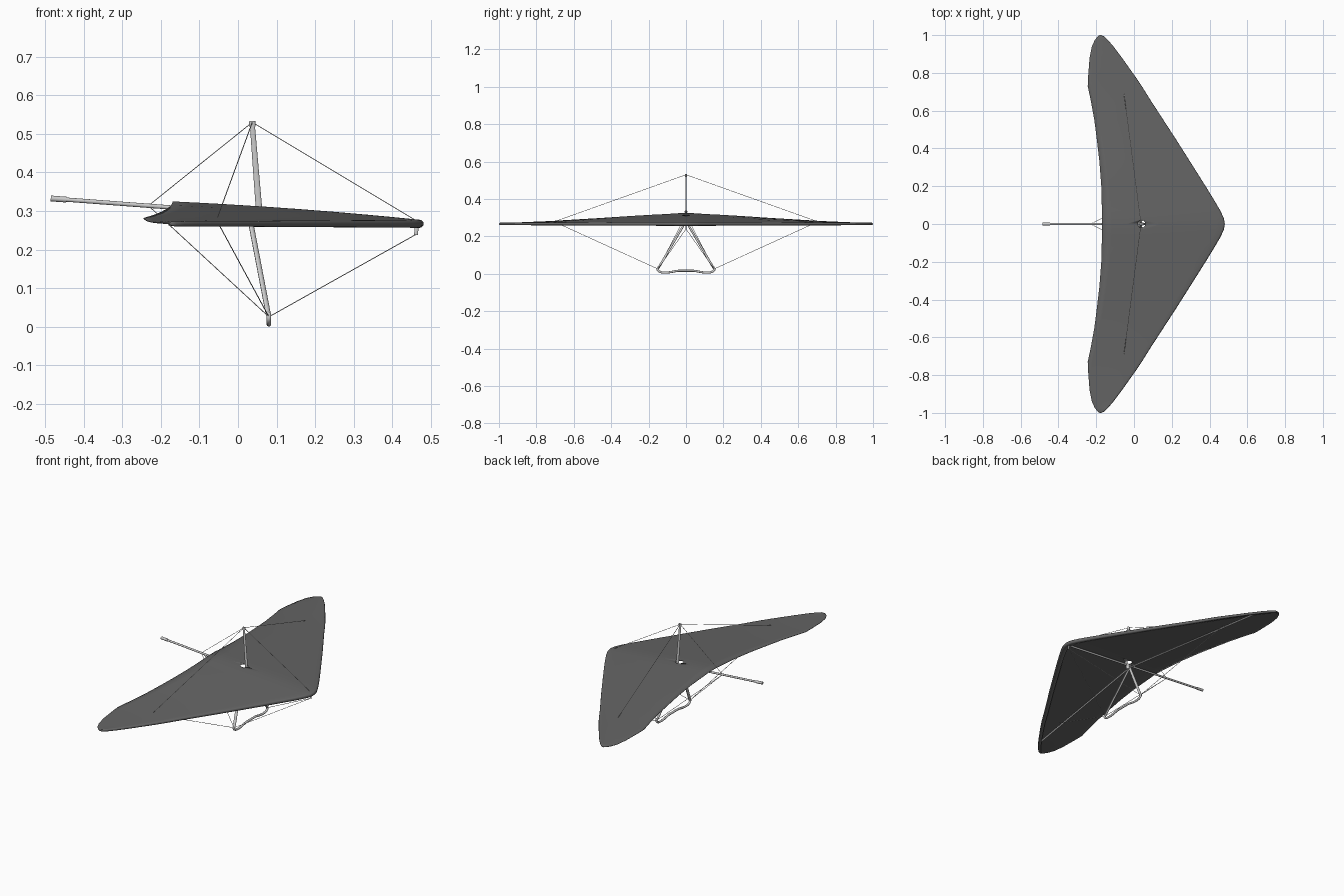
import bpy, bmesh, math
from mathutils import Vector

if "Cube" in bpy.data.objects:
    bpy.data.objects.remove(bpy.data.objects["Cube"])

dark = bpy.data.materials.new("dark_cloth")
dark.diffuse_color = (0.13, 0.13, 0.13, 1)
dark.use_nodes = True
dark.node_tree.nodes["Principled BSDF"].inputs["Base Color"].default_value = dark.diffuse_color


def add_object(name, bm, angle=40, mat=None):
    me = bpy.data.meshes.new(name)
    bm.to_mesh(me)
    bm.free()
    ob = bpy.data.objects.new(name, me)
    bpy.context.collection.objects.link(ob)
    if mat:
        me.materials.append(mat)
    bpy.ops.object.select_all(action='DESELECT')
    bpy.context.view_layer.objects.active = ob
    ob.select_set(True)
    bpy.ops.object.shade_smooth_by_angle(angle=math.radians(angle))
    return ob


def strut(name, p, q, rx, ry=None, rx2=None, n=12):
    """Straight tube from p to q, oval if ry differs, tapered if rx2 is given."""
    p, q = Vector(p), Vector(q)
    ry = ry or rx
    k = (rx2 or rx) / rx
    rot = Vector((0, 0, 1)).rotation_difference(q - p)
    bm = bmesh.new()
    bmesh.ops.create_cone(bm, cap_ends=True, segments=n, radius1=1, radius2=k,
                          depth=(q - p).length)
    for v in bm.verts:
        v.co = rot @ Vector((v.co.x * rx, v.co.y * ry, v.co.z)) + (p + q) / 2
    return add_object(name, bm)


def wire(name, p, q):
    strut(name, p, q, 0.0012, n=6)


# Sail: (span y, leading edge x, trailing edge x, trailing edge z)
stations = [(0, .48, -.17, .324), (.03, .475, -.17, .324), (.07, .456, -.17, .321),
            (.12, .427, -.171, .318), (.2, .378, -.173, .314), (.33, .296, -.183, .306),
            (.45, .22, -.197, .298), (.55, .155, -.210, .292), (.65, .09, -.228, .286),
            (.73, .04, -.245, .281), (.78, .006, -.243, .279), (.88, -.065, -.235, .274),
            (.94, -.11, -.223, .271), (.975, -.14, -.207, .269), (.993, -.16, -.192, .268),
            (1, -.176, -.181, .267)]


def section(y, le, te, tz, side):
    chord = le - te
    r = min(0.0095 - 0.004 * y, chord * 0.18)
    z0 = 0.267
    pts = [(le - 3.5 * r, z0 - 0.5 * r)]
    for i in range(7):
        a = -math.pi / 2 + math.pi * i / 6
        pts.append((le - r + r * math.cos(a), z0 + r * math.sin(a)))
    x1, z1 = le - r, z0 + r
    for u in (.05, .12, .22, .35, .5, .65, .8, .92, 1):
        camber = 0.028 * chord * u * (1 - u)
        pts.append((x1 + (te - x1) * u, z1 + (max(tz, z0) - z1) * u + camber))
    return [(x, y * side, z) for x, z in pts]


rows = [section(*s, -1) for s in reversed(stations[1:])] + [section(*s, 1) for s in stations]
bm = bmesh.new()
grid = [[bm.verts.new(c) for c in row] for row in rows]
for a, b in zip(grid, grid[1:]):
    for i in range(len(a) - 1):
        bm.faces.new((a[i], b[i], b[i + 1], a[i + 1]))
bmesh.ops.recalc_face_normals(bm, faces=bm.faces)
sail = add_object("sail", bm, 50, dark)
sol = sail.modifiers.new("thickness", 'SOLIDIFY')
sol.thickness = 0.002
sol.offset = 0

# Round opening in the sail for the king post
hole = strut("sail_hole_cutter", (.04, 0, .29), (.04, 0, .34), .02, n=20)
hole.hide_render = True
hole.hide_set(True)
cut = sail.modifiers.new("hole", 'BOOLEAN')
cut.operation = 'DIFFERENCE'
cut.solver = 'EXACT'
cut.object = hole

# Keel tube with end sleeve and nose fitting
strut("keel", (.46, 0, .262), (-.483, 0, .3325), .0055)
strut("keel_end_sleeve", (-.445, 0, .3297), (-.485, 0, .3327), .0075)
strut("nose_tang", (.463, 0, .262), (.461, 0, .238), .005, .002)

# King post with cap
strut("king_post", (.056, 0, .285), (.037, 0, .525), .0085, .004, .0065)
strut("king_post_cap", (.0375, 0, .519), (.0368, 0, .533), .0085, .0055)
strut("centre_bracket", (.042, 0, .268), (.045, 0, .298), .012, .008)

# Control frame uprights, cross bars and side rigging
top, nose, tail = (.037, 0, .53), (.462, 0, .24), (-.232, 0, .314)
for s, side in ((-1, "right"), (1, "left")):
    corner = (.08, s * .15, .026)
    strut("upright_" + side, (.032, s * .004, .275), (.079, s * .148, .03), .0075, .005)
    strut("cross_bar_" + side, (.03, 0, .283), (-.1, s * .9, .268), .0045)
    wire("lower_front_wire_" + side, corner, nose)
    wire("lower_rear_wire_" + side, corner, tail)
    wire("lower_side_wire_" + side, corner, (-.053, s * .69, .272))
    wire("upper_side_wire_" + side, top, (-.053, s * .69, .284))
wire("upper_front_wire", top, (.462, 0, .275))
wire("upper_rear_wire", top, tail)

# Curved base bar
half = [(.146, .036), (.152, .024), (.143, .013), (.115, .0068), (.085, .009), (.045, .016)]
path = [(-y, z) for y, z in half] + [(0, .0165)] + half[::-1]
cu = bpy.data.curves.new("base_bar", 'CURVE')
cu.dimensions = '3D'
cu.bevel_depth = 0.006
cu.bevel_resolution = 3
cu.resolution_u = 6
cu.use_fill_caps = True
sp = cu.splines.new('BEZIER')
sp.bezier_points.add(len(path) - 1)
for bp, (y, z) in zip(sp.bezier_points, path):
    bp.co = (.08, y, z)
    bp.handle_left_type = bp.handle_right_type = 'AUTO'
bar = bpy.data.objects.new("base_bar", cu)
bpy.context.collection.objects.link(bar)
